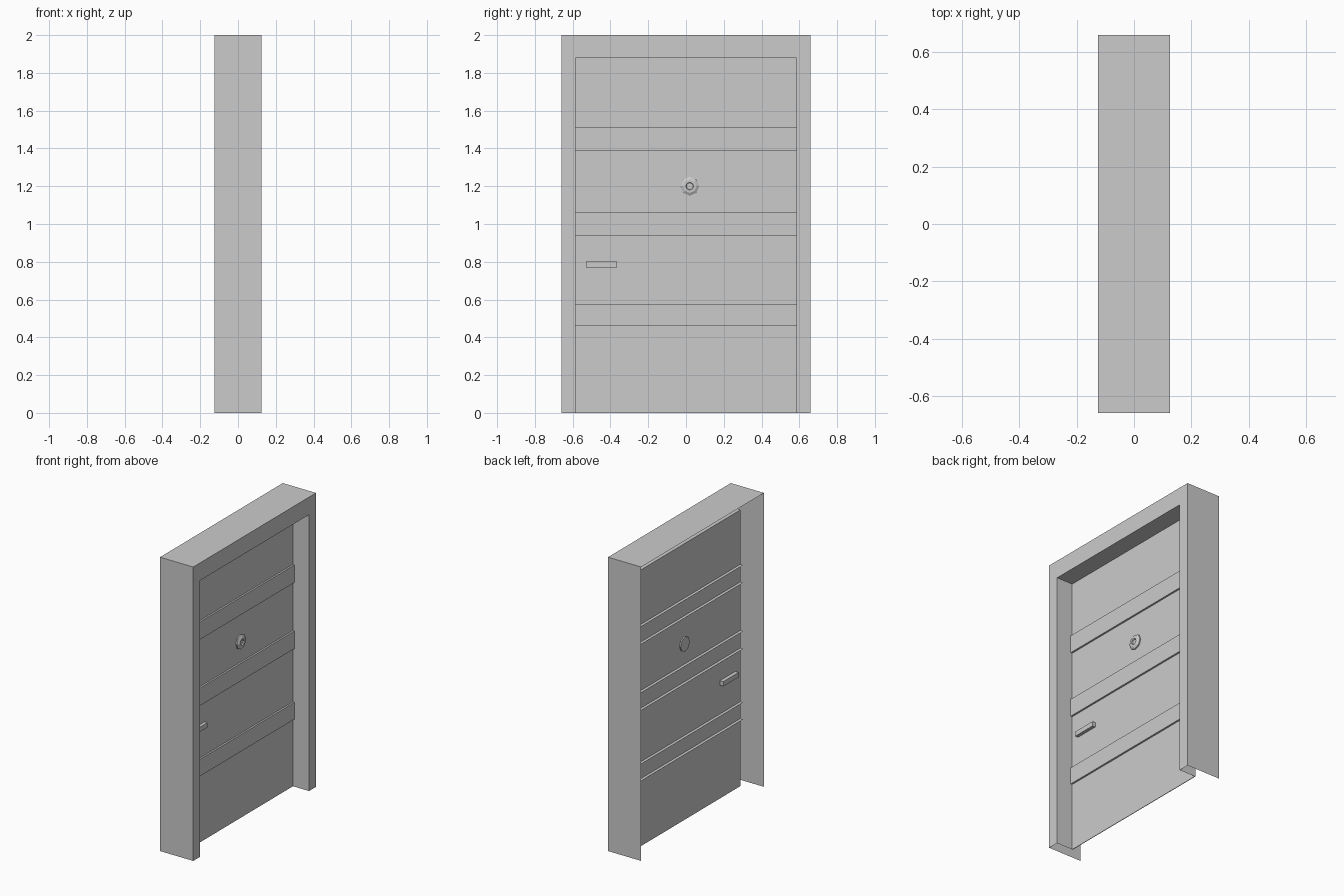
import bpy, bmesh, math
from mathutils import Matrix

cube = bpy.data.objects.get("Cube")
if cube:
    bpy.data.objects.remove(cube, do_unlink=True)

grey = bpy.data.materials.new("plain_grey")
grey.use_nodes = True
colour = (0.6, 0.6, 0.6, 1)
grey.diffuse_color = colour
grey.node_tree.nodes["Principled BSDF"].inputs["Base Color"].default_value = colour

DOOR_X = 0.003                            # plane of the door leaf
FRONT, HALF_W, TOP = 0.125, 0.66, 2.0     # outer frame
OPEN_W, OPEN_TOP = 0.585, 1.88            # door opening


def finish(name, bm):
    mesh = bpy.data.meshes.new(name)
    bm.to_mesh(mesh)
    bm.free()
    mesh.materials.append(grey)
    obj = bpy.data.objects.new(name, mesh)
    bpy.context.collection.objects.link(obj)
    return obj


def arch(bm, x, w, top):
    """Upside-down U of four points at depth x."""
    return [bm.verts.new((x, y, z)) for y, z in ((-w, 0), (-w, top), (w, top), (w, 0))]


def box(name, xs, ys, zs, open_sides=()):
    """Box between limits, leaving out faces pointing along open_sides."""
    bm = bmesh.new()
    bmesh.ops.create_cube(bm, size=1)
    drop = [f for f in bm.faces if any(f.normal.dot(d) > 0.9 for d in map(Vec, open_sides))]
    bmesh.ops.delete(bm, geom=drop, context="FACES")
    for v in bm.verts:
        v.co = [sum(r) / 2 + c * (r[1] - r[0]) for c, r in zip(v.co, (xs, ys, zs))]
    return finish(name, bm)


def Vec(axis):
    return Matrix.Identity(3)["xyz".index(axis[1])] * (1 if axis[0] == "+" else -1)


# Hollow frame: outer shell, front face and reveal, open behind and below
bm = bmesh.new()
rings = [arch(bm, -FRONT, HALF_W, TOP), arch(bm, FRONT, HALF_W, TOP),
         arch(bm, FRONT, OPEN_W, OPEN_TOP), arch(bm, DOOR_X, OPEN_W, OPEN_TOP)]
for a, b in zip(rings, rings[1:]):
    for i in range(3):
        bm.faces.new((a[i], a[i + 1], b[i + 1], b[i]))
bmesh.ops.recalc_face_normals(bm, faces=bm.faces)
bm.normal_update()
if next(f for f in bm.faces if f.calc_center_median().z > TOP - 0.001).normal.z < 0:
    bmesh.ops.reverse_faces(bm, faces=bm.faces)
finish("door_frame", bm)

# Door leaf
box("door_leaf", (DOOR_X - 0.003, DOOR_X + 0.001), (-OPEN_W, OPEN_W), (0, OPEN_TOP))

# Cross bands: channels passing through the leaf, open behind and at the ends
for name, low, high in (("lower", 0.46, 0.575), ("middle", 0.94, 1.06), ("upper", 1.39, 1.51)):
    box(name + "_band", (-0.021, 0.016), (-OPEN_W, OPEN_W), (low, high), ("-x", "+y", "-y"))

# Handle bar reaching through both sides
box("handle", (-0.026, 0.026), (-0.53, -0.365), (0.77, 0.802))

# Peephole: stepped eight-sided disc turned around x
bm = bmesh.new()
profile = ((0, -0.008), (0.05, -0.008), (0.05, 0.012), (0.035, 0.02),
           (0.021, 0.02), (0.018, 0.012), (0, 0.012))
pts = [bm.verts.new((x, r, 0)) for r, x in profile]
edges = [bm.edges.new(pair) for pair in zip(pts, pts[1:])]
bmesh.ops.spin(bm, geom=pts + edges, cent=(0, 0, 0), axis=(1, 0, 0),
               angle=math.tau, steps=8, use_merge=True)
bmesh.ops.remove_doubles(bm, verts=bm.verts, dist=0.0001)
bmesh.ops.recalc_face_normals(bm, faces=bm.faces)
peephole = finish("peephole", bm)
peephole.location = (0, 0.02, 1.2)
